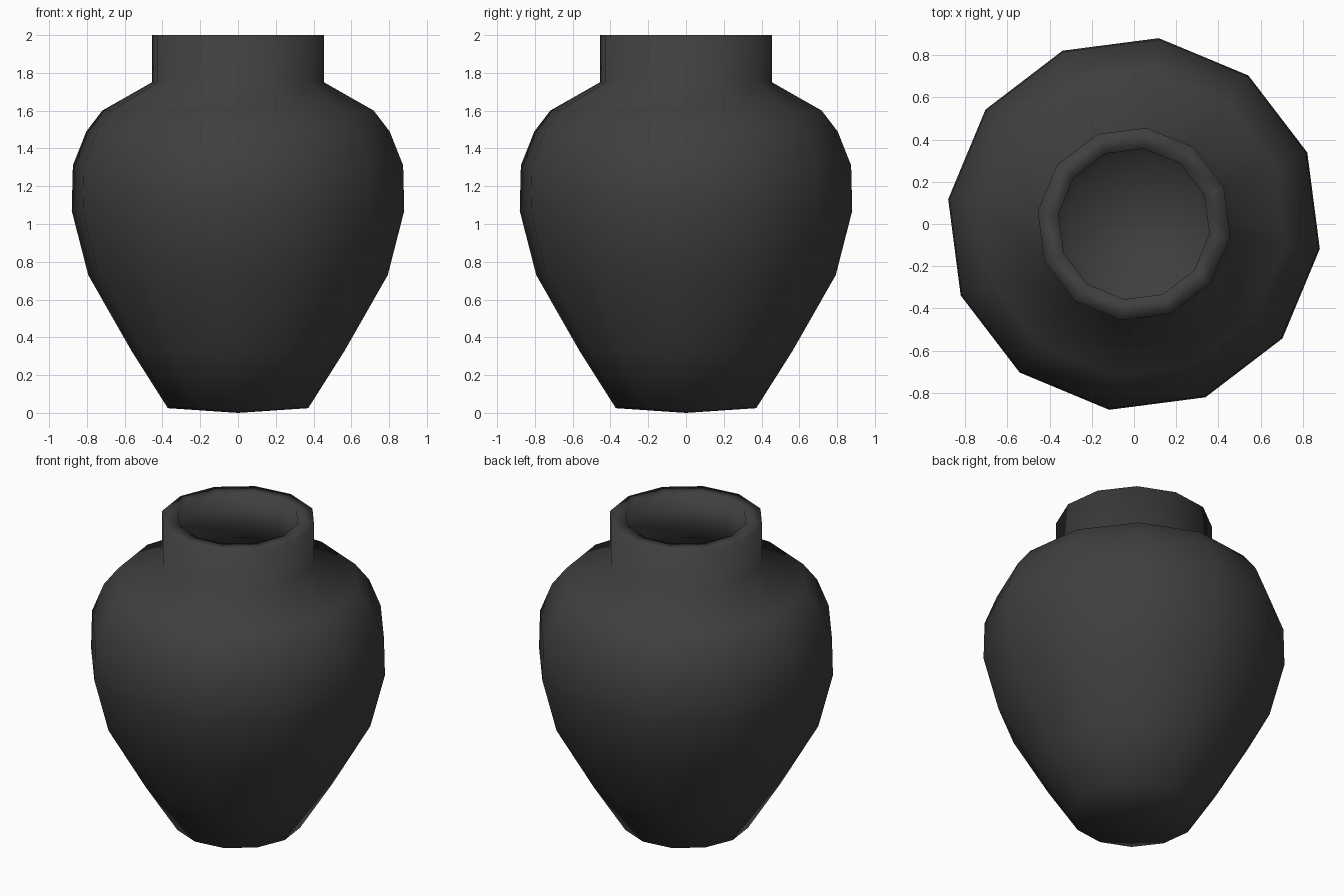
import bpy, bmesh, math

cube = bpy.data.objects.get("Cube")
if cube:
    bpy.data.objects.remove(cube)

SIDES = 12
TURN = math.radians(22.4)

# Radius and height, from the foot up the outside, over the rim and down the inside
OUTSIDE = [(0.375, 0.025), (0.57, 0.33), (0.80, 0.73), (0.888, 1.07), (0.882, 1.31),
           (0.81, 1.49), (0.725, 1.60), (0.46, 1.75), (0.46, 2.0)]
INSIDE = [(0.36, 2.0), (0.36, 1.71), (0.65, 1.53), (0.78, 1.28),
          (0.785, 1.08), (0.70, 0.76), (0.47, 0.36), (0.31, 0.12)]


def lathe(name, profile, bottom_z, floor_z, material):
    """Spin a profile into a closed shell with a fan at each end."""
    bm = bmesh.new()
    rings = []
    for r, z in profile:
        angles = [TURN + math.tau * i / SIDES for i in range(SIDES)]
        rings.append([bm.verts.new((r * math.cos(a), r * math.sin(a), z)) for a in angles])
    bottom = bm.verts.new((0, 0, bottom_z))
    floor = bm.verts.new((0, 0, floor_z))
    for i in range(SIDES):
        j = (i + 1) % SIDES
        for low, high in zip(rings, rings[1:]):
            bm.faces.new((low[i], low[j], high[j], high[i]))
        bm.faces.new((bottom, rings[0][j], rings[0][i]))
        bm.faces.new((floor, rings[-1][i], rings[-1][j]))
    bmesh.ops.recalc_face_normals(bm, faces=bm.faces[:])
    for face in bm.faces:
        face.smooth = True
    mesh = bpy.data.meshes.new(name)
    bm.to_mesh(mesh)
    bm.free()
    mesh.materials.append(material)
    obj = bpy.data.objects.new(name, mesh)
    bpy.context.collection.objects.link(obj)
    return obj


# Dark glaze
glaze = bpy.data.materials.new("charcoal_glaze")
glaze.use_nodes = True
colour = (0.05, 0.05, 0.05, 1)
glaze.diffuse_color = colour
glaze.node_tree.nodes["Principled BSDF"].inputs["Base Color"].default_value = colour

# Hollow vase with a slightly domed foot
lathe("vase", OUTSIDE + INSIDE, 0.0, 0.10, glaze)
